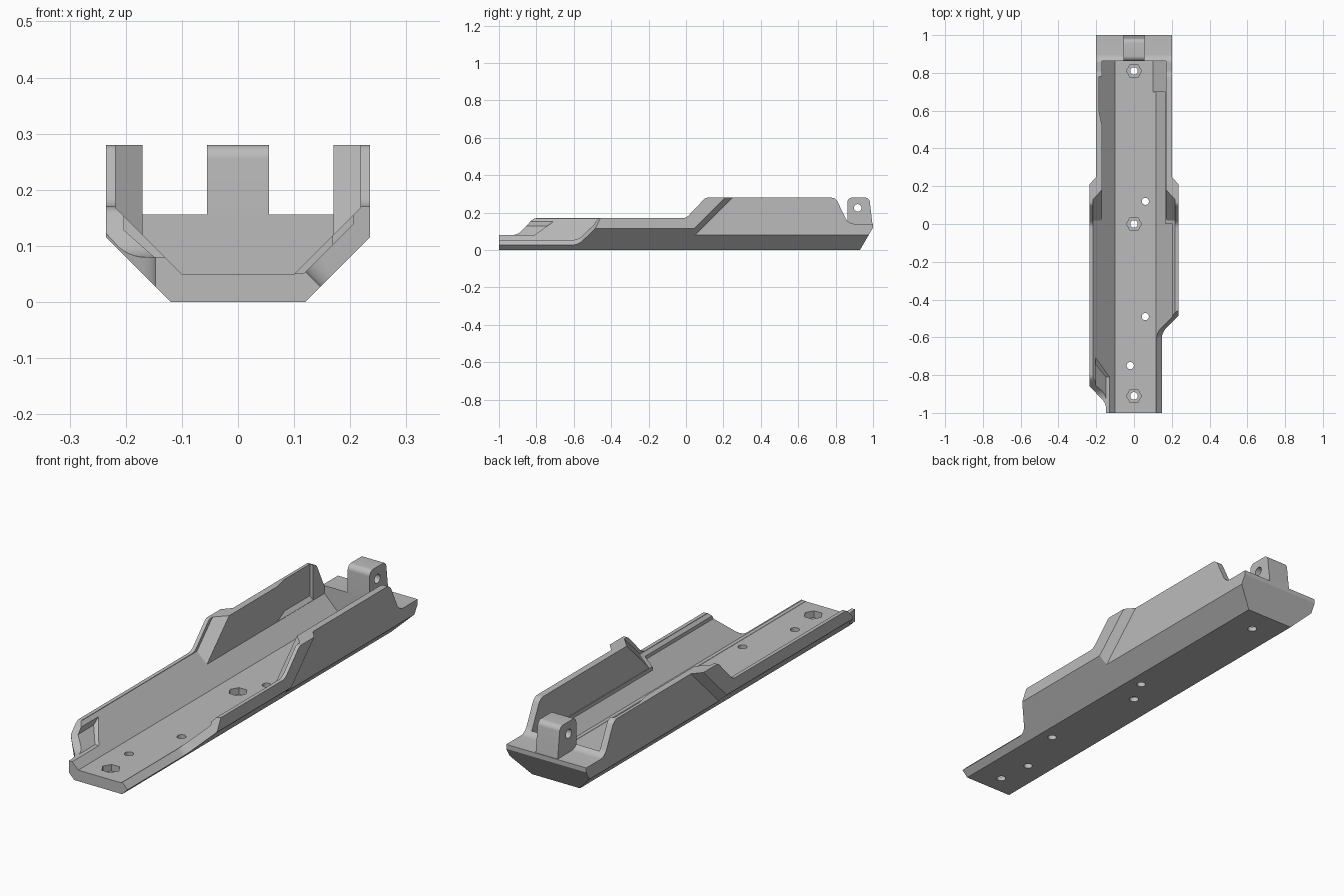
import bpy, bmesh, math
from mathutils import Vector

if "Cube" in bpy.data.objects:
    bpy.data.objects.remove(bpy.data.objects["Cube"])

grey = bpy.data.materials.new("plain grey")
grey.use_nodes = True
grey.diffuse_color = (0.5, 0.5, 0.5, 1)
grey.node_tree.nodes["Principled BSDF"].inputs["Base Color"].default_value = (0.5, 0.5, 0.5, 1)


def loft(name, rings):
    """Solid through matching rings of 3D points."""
    bm = bmesh.new()
    vs = [[bm.verts.new(p) for p in ring] for ring in rings]
    n = len(vs[0])
    for a, b in zip(vs, vs[1:]):
        for i in range(n):
            j = (i + 1) % n
            bm.faces.new((a[i], a[j], b[j], b[i]))
    bm.faces.new(vs[0])
    bm.faces.new(vs[-1])
    bmesh.ops.recalc_face_normals(bm, faces=bm.faces)
    me = bpy.data.meshes.new(name)
    bm.to_mesh(me)
    bm.free()
    me.materials.append(grey)
    ob = bpy.data.objects.new(name, me)
    bpy.context.collection.objects.link(ob)
    return ob


def rounded(points, steps=6):
    """Fillet the 2D corners that carry a radius as third value."""
    out = []
    n = len(points)
    for i, p in enumerate(points):
        c = Vector(p[:2])
        if len(p) < 3:
            out.append(c)
            continue
        u = (Vector(points[i - 1][:2]) - c).normalized()
        v = (Vector(points[(i + 1) % n][:2]) - c).normalized()
        half = u.angle(v) / 2
        centre = c + (u + v).normalized() * (p[2] / math.sin(half))
        t = p[2] / math.tan(half)
        a, b = c + u * t - centre, c + v * t - centre
        for k in range(steps + 1):
            f = k / steps
            out.append(centre + (a * (1 - f) + b * f).normalized() * p[2])
    return out


def prism_x(name, pts, x0, x1):
    return loft(name, [[(x, y, z) for y, z in pts] for x in (x0, x1)])


def prism_y(name, pts, y0, y1):
    return loft(name, [[(x, y, z) for x, z in pts] for y in (y0, y1)])


def prism_z(name, pts, z0, z1):
    return loft(name, [[(x, y, z) for x, y in pts] for z in (z0, z1)])


def circle(cx, cy, r, n=24):
    return [(cx + r * math.cos(math.tau * i / n), cy + r * math.sin(math.tau * i / n))
            for i in range(n)]


def combine(target, tool, operation="DIFFERENCE"):
    mod = target.modifiers.new("cut", "BOOLEAN")
    mod.operation, mod.solver, mod.object = operation, "EXACT", tool
    bpy.context.view_layer.objects.active = target
    bpy.ops.object.modifier_apply(modifier=mod.name)
    bpy.data.objects.remove(tool)


def trough(floor_x, floor_z, wall_x, top):
    """Cross-section: flat floor, 45 degree flanks, upright walls."""
    half = [(floor_x, floor_z), (wall_x, floor_z + wall_x - floor_x), (wall_x, top)]
    return half + [(-x, z) for x, z in reversed(half)]


def stepped_trough(name, floor_x, floor_z, wide, narrow, offset, step, y_end):
    """Trough that narrows towards the back along a slanted step."""
    w = trough(floor_x, floor_z, wide, 0.4)
    n = trough(floor_x, floor_z, narrow, 0.4)
    return loft(name, [[(x, -1.2, z) for x, z in w],
                       [(x, z + offset - step, z) for x, z in w],
                       [(x, z + offset, z) for x, z in n],
                       [(x, y_end, z) for x, z in n]])


# Outer shell, trimmed to the side outline
tray = stepped_trough("tray", 0.12, 0, 0.235, 0.2, -0.03, 0.04, 1.2)
outline = rounded([(-1, -0.12), (0.86, -0.12), (1, 0.12), (1, 0.14), (0.867, 0.14, 0.05),
                   (0.8, 0.28, 0.04), (0.105, 0.28, 0.03), (0, 0.17, 0.05),
                   (-0.815, 0.17, 0.04), (-0.9, 0.08, 0.07), (-1, 0.08)])
combine(tray, prism_x("outline", outline, -0.5, 0.5), "INTERSECT")

# Main channel, and the wider flank along the left
combine(tray, stepped_trough("channel", 0.1, 0.05, 0.218, 0.17, -0.1, 0.05, 0.862))
for wall, y_end in ((0.168, 0.7), (0.205, 0.0)):
    flank = [(0.05, 0.051), (0.117, 0.051), (wall, wall - 0.066), (wall, wall - 0.05), (0.05, 0.16)]
    combine(tray, prism_y("flank", flank, -1.1, y_end))

# Shallow relief inside the right wall
relief = [[(-0.12, y, 0.071), (-x, y, x - 0.049), (-x, y, 0.4), (-0.12, y, 0.4)]
          for y, x in ((0.52, 0.169), (0.6, 0.186), (0.78, 0.186))]
combine(tray, loft("relief", relief))

# Recess at the front of the right flank, with a slanted end
recess = [(-0.125, 0.08), (-0.149, 0.08), (-0.203, 0.128), (-0.203, 0.155), (-0.125, 0.155)]
combine(tray, loft("recess", [[(x, -1.1, z) for x, z in recess],
                              [(x, -0.81 + (z - 0.08) * 1.4, z) for x, z in recess]]))

# Right front corner, swept in plan
corner = rounded([(-0.147, -1.1), (-0.147, -0.95, 0.08), (-0.245, -0.85), (-0.4, -0.85), (-0.4, -1.1)])
combine(tray, prism_z("corner", corner, -0.1, 0.5))

# Left front opening, cut square to the sloping flank
opening = rounded([(0.147, -1.1), (0.147, -0.575, 0.08), (0.3, -0.42), (0.3, -1.1)])
combine(tray, loft("opening", [[(x + d, y, x - 0.12 - d) for x, y in opening] for d in (0.1, -0.1)]))

# Screw holes with hexagonal nut pockets, and plain holes
for y in (0.81, 0, -0.91):
    combine(tray, prism_z("pocket", circle(0, y, 0.04, 6), 0.02, 0.1))
    combine(tray, prism_z("hole", circle(0, y, 0.02), -0.1, 0.1))
for x, y in ((0.06, 0.12), (0.06, -0.49), (-0.02, -0.75)):
    combine(tray, prism_z("hole", circle(x, y, 0.019), -0.1, 0.1))

# Rear lug with a cross hole
lug = prism_x("rear_lug", rounded([(0.863, 0.12), (0.863, 0.28, 0.025), (0.98, 0.28, 0.025),
                                   (0.999, 0.12)]), -0.055, 0.055)
combine(lug, prism_x("hole", circle(0.918, 0.225, 0.02), -0.2, 0.2))

for ob in (tray, lug):
    bpy.ops.object.select_all(action="DESELECT")
    ob.select_set(True)
    bpy.context.view_layer.objects.active = ob
    bpy.ops.object.shade_smooth_by_angle(angle=math.radians(25))
